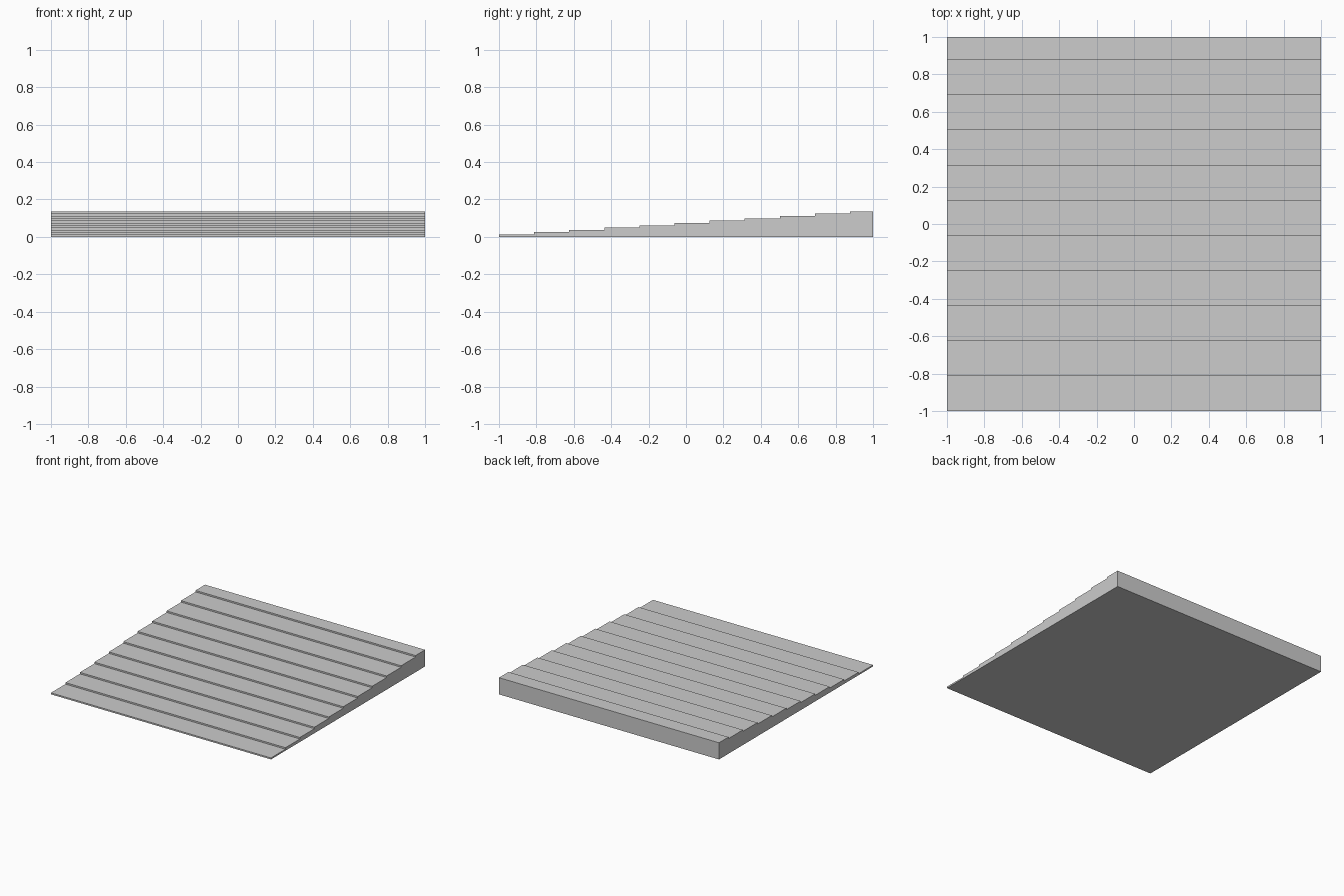
import bpy
import bmesh

cube = bpy.data.objects.get("Cube")
if cube:
    bpy.data.objects.remove(cube, do_unlink=True)

STEPS = 11
TREAD = 0.1877
RISE = 0.137 / STEPS

# Plain grey
grey = bpy.data.materials.new("light_grey")
grey.use_nodes = True
colour = (0.604, 0.604, 0.604, 1)
grey.diffuse_color = colour
grey.node_tree.nodes["Principled BSDF"].inputs["Base Color"].default_value = colour

# Stepped side profile; the top tread is cut short at the back edge
profile = [(-1, 0)]
for i in range(STEPS):
    z = (i + 1) * RISE
    profile.append((-1 + i * TREAD, z))
    profile.append((min(-1 + (i + 1) * TREAD, 1), z))
profile.append((1, 0))

# Extrude the profile across the full width
bm = bmesh.new()
side = bm.faces.new([bm.verts.new((-1, y, z)) for y, z in profile])
result = bmesh.ops.extrude_face_region(bm, geom=[side], use_keep_orig=True)
moved = [v for v in result["geom"] if isinstance(v, bmesh.types.BMVert)]
bmesh.ops.translate(bm, vec=(2, 0, 0), verts=moved)
bmesh.ops.recalc_face_normals(bm, faces=bm.faces)

mesh = bpy.data.meshes.new("stepped_ramp")
bm.to_mesh(mesh)
bm.free()
mesh.materials.append(grey)
ramp = bpy.data.objects.new("stepped_ramp", mesh)
bpy.context.collection.objects.link(ramp)
